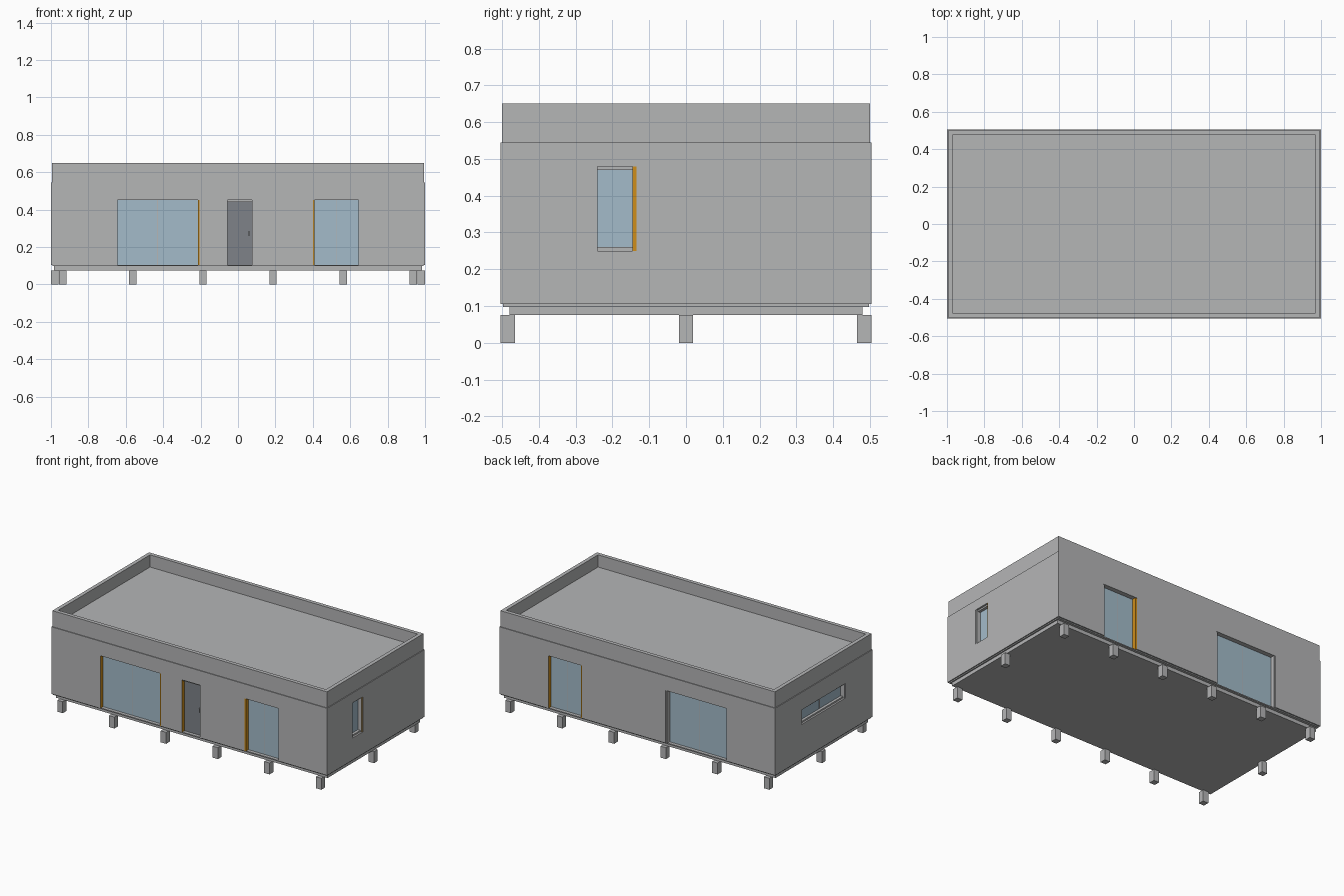
import bpy, bmesh
from mathutils import Vector

cube = bpy.data.objects.get("Cube")
if cube:
    bpy.data.objects.remove(cube, do_unlink=True)


def material(name, rgb):
    m = bpy.data.materials.new(name)
    m.use_nodes = True
    m.diffuse_color = (*rgb, 1)
    m.node_tree.nodes["Principled BSDF"].inputs["Base Color"].default_value = (*rgb, 1)
    return m


GREY = material("concrete_grey", (0.46, 0.465, 0.47))
GLASS = material("glass_blue", (0.37, 0.50, 0.59))
DOOR = material("door_slate", (0.21, 0.225, 0.25))
ORANGE = material("orange_trim", (0.62, 0.27, 0.01))


def box(name, lo, hi, mat=GREY):
    lo, hi = Vector(lo), Vector(hi)
    bm = bmesh.new()
    bmesh.ops.create_cube(bm, size=1)
    for v in bm.verts:
        v.co = [(lo[i] + hi[i]) / 2 + v.co[i] * (hi[i] - lo[i]) for i in range(3)]
    me = bpy.data.meshes.new(name)
    bm.to_mesh(me)
    bm.free()
    me.materials.append(mat)
    ob = bpy.data.objects.new(name, me)
    bpy.context.collection.objects.link(ob)
    return ob


def carve(ob, cutters):
    """Subtract the cutters from ob, then discard them."""
    for c in cutters:
        mod = ob.modifiers.new("cut", 'BOOLEAN')
        mod.operation = 'DIFFERENCE'
        mod.solver = 'EXACT'
        mod.object = c
    bpy.context.view_layer.update()
    deps = bpy.context.evaluated_depsgraph_get()
    ob_mesh = bpy.data.meshes.new_from_object(ob.evaluated_get(deps))
    ob.modifiers.clear()
    ob.data = ob_mesh
    for c in cutters:
        bpy.data.objects.remove(c, do_unlink=True)


HX, HY = 1.0, 0.505            # half size of the walls
BASE, EAVE, TOP = 0.105, 0.545, 0.65


def wall_box(name, side, u, d, z, mat=GREY):
    """Box given by range along a wall, depth range into it and height range."""
    if side in ("front", "back"):
        s = -1 if side == "front" else 1
        ys = sorted(s * (HY - k) for k in d)
        return box(name, (u[0], ys[0], z[0]), (u[1], ys[1], z[1]), mat)
    s = 1 if side == "right" else -1
    xs = sorted(s * (HX - k) for k in d)
    return box(name, (xs[0], u[0], z[0]), (xs[1], u[1], z[1]), mat)


def jamb(name, side, u, z, face, reveal):
    """Upright liner whose outward face and reveals may differ in colour."""
    ob = wall_box(name, side, u, (0.003, 0.05), z, face)
    ob.data.materials.append(reveal)
    axis = 1 if side in ("front", "back") else 0
    for p in ob.data.polygons:
        p.material_index = 0 if abs(p.normal[axis]) > 0.5 else 1


# Openings: name, wall, span, heights, low jamb face, high jamb face, reveal, kind
openings = [
    ("front_wide_window", "front", (-0.655, -0.205), (BASE, 0.45), GREY, ORANGE, ORANGE, "slider"),
    ("front_door", "front", (-0.065, 0.085), (BASE, 0.45), GREY, GREY, ORANGE, "door"),
    ("front_narrow_window", "front", (0.40, 0.655), (BASE, 0.45), ORANGE, GREY, ORANGE, "slider"),
    ("back_wide_window", "back", (-0.655, -0.205), (BASE, 0.45), GREY, GREY, GREY, "slider"),
    ("back_narrow_window", "back", (0.40, 0.655), (BASE, 0.45), ORANGE, GREY, ORANGE, "slider"),
    ("right_window", "right", (-0.25, -0.135), (0.25, 0.48), GREY, ORANGE, GREY, "framed"),
    ("left_window", "left", (-0.225, 0.235), (0.335, 0.43), GREY, GREY, GREY, "framed"),
]

# Hollow walls with openings
walls = box("walls", (-HX, -HY, BASE), (HX, HY, EAVE))
cutters = [box("room_cutter", (-HX + 0.06, -HY + 0.06, 0), (HX - 0.06, HY - 0.06, 0.52))]
for name, side, u, z, *_ in openings:
    low = z[0] - 0.02 if z[0] == BASE else z[0]
    cutters.append(wall_box(name + "_cutter", side, u, (-0.05, 0.1), (low, z[1])))
carve(walls, cutters)

# Roof deck with raised parapet
parapet = box("roof_parapet", (-0.995, -0.5, EAVE), (0.995, 0.5, TOP))
carve(parapet, [box("roof_cutter", (-0.97, -0.475, 0.57), (0.97, 0.475, 0.8))])

# Windows and door
for name, side, u, z, face_low, face_high, reveal, kind in openings:
    t = 0.01
    jamb(name + "_low_jamb", side, (u[0], u[0] + t), z, face_low, reveal)
    jamb(name + "_high_jamb", side, (u[1] - t, u[1]), z, face_high, reveal)
    inner = (u[0] + t, u[1] - t)
    if kind == "door":
        wall_box("door_leaf", side, inner, (0.03, 0.045), z, DOOR)
        wall_box("door_header", side, inner, (0.012, 0.05), (z[1] - t, z[1]))
        wall_box("door_handle", side, (0.056, 0.062), (0.02, 0.03), (0.26, 0.285))
        continue
    wall_box(name + "_glass", side, inner, (0.03, 0.04), z, GLASS)
    if kind == "framed":
        wall_box(name + "_sill", side, inner, (0.012, 0.05), (z[0], z[0] + t))
        wall_box(name + "_header", side, inner, (0.012, 0.05), (z[1] - t, z[1]))
    if name != "right_window":
        mid = (u[0] + u[1]) / 2
        wall_box(name + "_mullion", side, (mid - 0.002, mid + 0.002), (0.027, 0.035), z)

# Floor plate over a slightly inset slab
box("floor_plate", (-0.993, -0.497, 0.098), (0.993, 0.497, BASE))
box("floor_slab", (-0.985, -0.48, 0.075), (0.985, 0.48, 0.098))

# Foundation piers
R = 0.0195


def pier(name, x, y):
    box(name, (x - R, y - R, 0), (x + R, y + R, 0.075))


for i in range(6):
    for label, y in (("front", -0.485), ("back", 0.485)):
        pier(f"{label}_pier_{i + 1}", -0.9375 + 0.375 * i, y)
for label, x in (("right", 0.98), ("left", -0.98)):
    pier(label + "_pier", x, 0)
